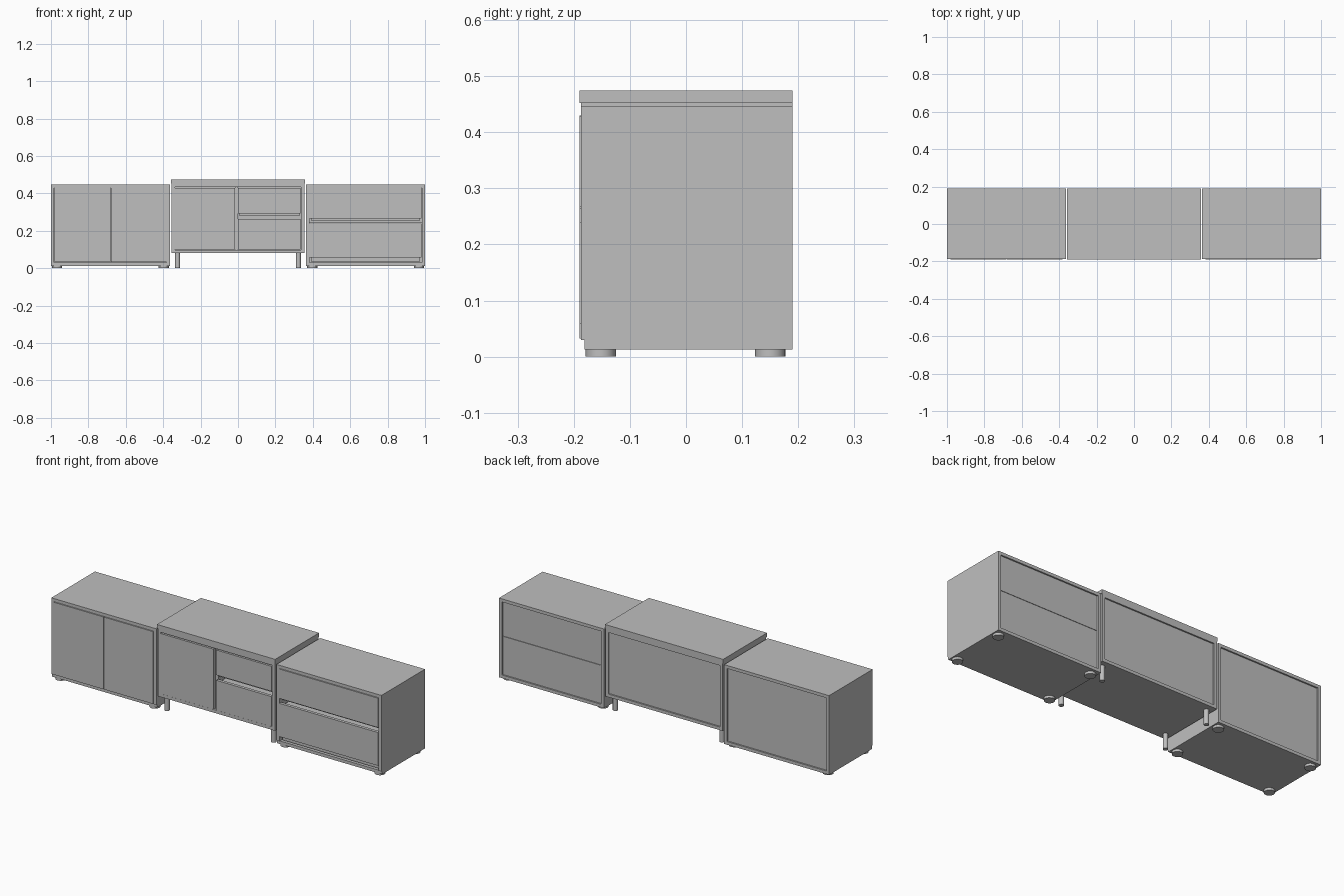
import bpy

cube = bpy.data.objects.get("Cube")
if cube:
    bpy.data.objects.remove(cube, do_unlink=True)

grey = bpy.data.materials.new("plain grey")
grey.use_nodes = True
COLOUR = (0.52, 0.52, 0.52, 1)
grey.diffuse_color = COLOUR
grey.node_tree.nodes["Principled BSDF"].inputs["Base Color"].default_value = COLOUR

FRONT, BACK = -0.187, 0.19     # carcass depth
DOOR = -0.19                   # outer face of doors and drawers
T = 0.017                      # board thickness


def box(name, x, y, z):
    """Board spanning the given (min, max) ranges."""
    bpy.ops.mesh.primitive_cube_add(size=1, location=[sum(r) / 2 for r in (x, y, z)])
    ob = bpy.context.object
    ob.name = name
    ob.scale = [r[1] - r[0] for r in (x, y, z)]
    bpy.ops.object.transform_apply(location=False, rotation=False, scale=True)
    ob.data.materials.append(grey)


def foot(name, x, y, radius, height):
    bpy.ops.mesh.primitive_cylinder_add(vertices=32, radius=radius, depth=height,
                                        location=(x, y, height / 2))
    ob = bpy.context.object
    ob.name = name
    ob.data.materials.append(grey)
    bpy.ops.object.shade_smooth_by_angle()


def feet(name, xs, radius, height):
    for x in xs:
        for y in (-0.152, 0.15):
            foot(name, x, y, radius, height)


def carcass(name, x0, x1, z0, z1, floor_front):
    """Top, bottom and side boards of an open cabinet."""
    box(name + "_top", (x0, x1), (FRONT, BACK), (z1 - T, z1))
    box(name + "_bottom", (x0, x1), (floor_front, BACK), (z0, z0 + T))
    for side, a in (("right", x0), ("left", x1 - T)):
        box(f"{name}_{side}_side", (a, a + T), (FRONT, BACK), (z0 + T, z1 - T))


def back_panel(name, x0, x1, z0, z1):
    box(name, (x0 + T, x1 - T), (BACK - 0.018, BACK - 0.008), (z0, z1))


def front_panel(name, x0, x1, z0, z1):
    box(name, (x0, x1), (DOOR, DOOR + T), (z0, z1))


def drawer_box(name, x0, x1, z0, z1):
    """Body of a drawer, seen through the grip gaps."""
    box(name, (x0, x1), (DOOR + T, BACK - 0.03), (z0, z1))


# Cabinet with two doors
carcass("door_cabinet", -1, -0.364, 0.013, 0.447, -0.181)
back_panel("door_cabinet_back", -1, -0.364, 0.03, 0.43)
front_panel("right_door", -0.981, -0.683, 0.032, 0.428)
front_panel("left_door", -0.68, -0.383, 0.032, 0.428)
feet("door_cabinet_foot", (-0.967, -0.397), 0.027, 0.013)

# Cabinet with two drawers
carcass("drawer_cabinet", 0.364, 1, 0.013, 0.447, -0.181)
back_panel("drawer_cabinet_upper_back", 0.364, 1, 0.241, 0.43)
back_panel("drawer_cabinet_lower_back", 0.364, 1, 0.03, 0.239)
front_panel("upper_drawer_front", 0.383, 0.981, 0.267, 0.428)
front_panel("lower_drawer_front", 0.383, 0.981, 0.058, 0.24)
drawer_box("upper_drawer_box", 0.39, 0.974, 0.255, 0.42)
drawer_box("lower_drawer_box", 0.39, 0.974, 0.035, 0.225)
feet("drawer_cabinet_foot", (0.397, 0.967), 0.027, 0.013)

# Raised middle cabinet with one door, two drawers and an extra top
carcass("middle_cabinet", -0.355, 0.355, 0.081, 0.452, FRONT)
box("middle_top_slab", (-0.358, 0.358), (DOOR, BACK), (0.452, 0.474))
box("middle_divider", (-0.016, 0.001), (FRONT + T, BACK - 0.02), (0.098, 0.435))
back_panel("middle_back", -0.355, 0.355, 0.098, 0.435)
front_panel("middle_door", -0.336, -0.016, 0.1, 0.43)
front_panel("middle_upper_drawer_front", 0.001, 0.335, 0.293, 0.43)
front_panel("middle_lower_drawer_front", 0.001, 0.335, 0.1, 0.264)
drawer_box("middle_upper_drawer_box", 0.007, 0.33, 0.28, 0.425)
drawer_box("middle_lower_drawer_box", 0.007, 0.33, 0.105, 0.25)
feet("middle_leg", (-0.323, 0.323), 0.013, 0.081)
